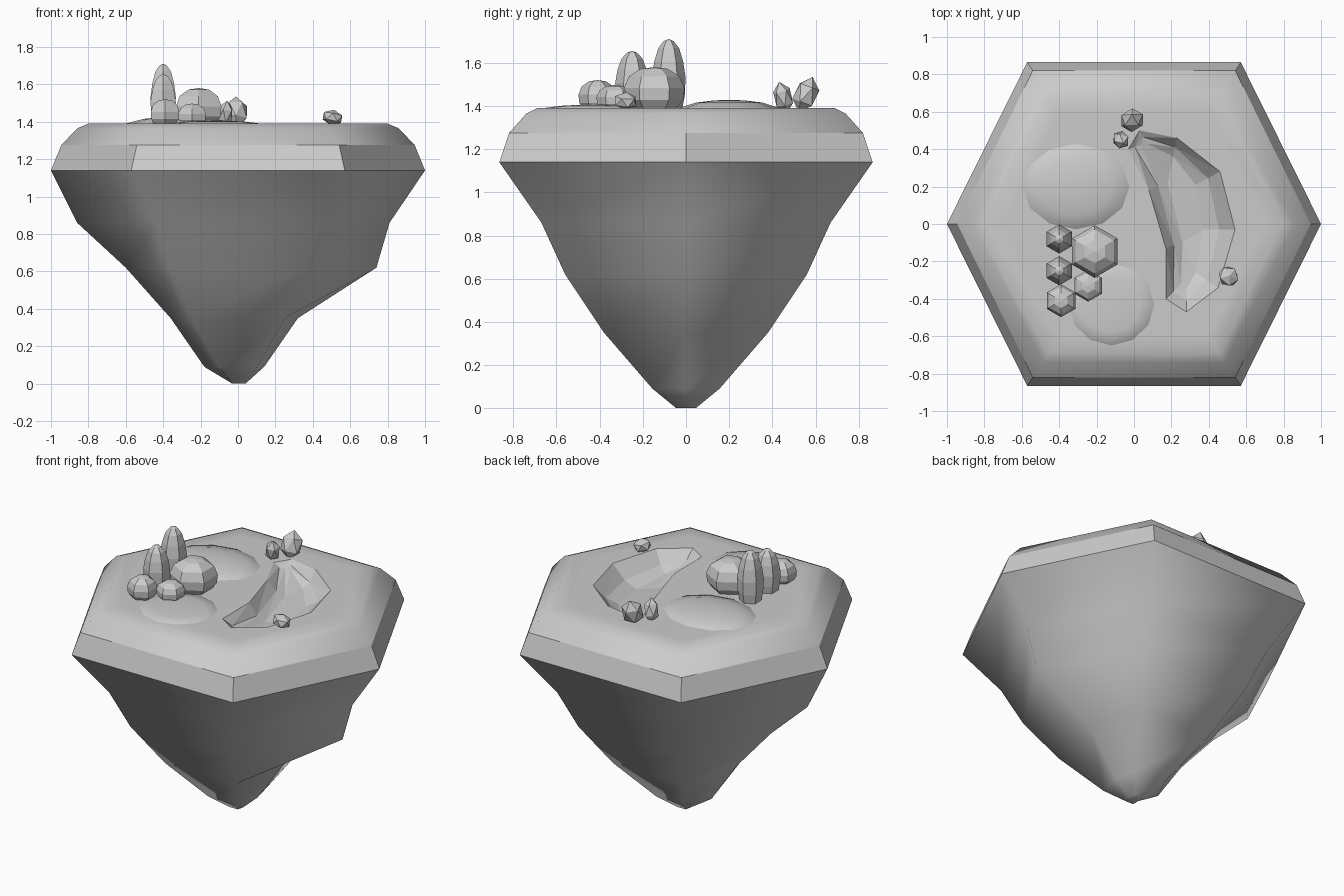
import bpy, bmesh
from math import cos, sin, pi
from mathutils import Vector, Matrix, Euler

if "Cube" in bpy.data.objects:
    bpy.data.objects.remove(bpy.data.objects["Cube"])


def loft(name, rings, smooth=False):
    """Closed solid skinned through rings of equal point counts."""
    bm = bmesh.new()
    vs = [[bm.verts.new(p) for p in r] for r in rings]
    n = len(vs[0])
    for a, b in zip(vs, vs[1:]):
        for i in range(n):
            j = (i + 1) % n
            bm.faces.new((a[i], a[j], b[j], b[i]))
    bm.faces.new(vs[0][::-1])
    bm.faces.new(vs[-1])
    bmesh.ops.recalc_face_normals(bm, faces=bm.faces[:])
    for f in bm.faces:
        f.smooth = smooth
    return finish(name, bm)


def finish(name, bm):
    me = bpy.data.meshes.new(name)
    bm.to_mesh(me)
    bm.free()
    ob = bpy.data.objects.new(name, me)
    bpy.context.collection.objects.link(ob)
    return ob


def island_ring(z, left, right, half_y):
    k = half_y * 0.66
    return [(right, 0, z), (k, half_y, z), (-k, half_y, z),
            (-left, 0, z), (-k, -half_y, z), (k, -half_y, z)]


# Island: tapering rock below, bevelled hexagonal plateau above
profile = [(0.0, 0.03, 0.04, 0.045), (0.09, 0.18, 0.14, 0.155), (0.35, 0.36, 0.32, 0.38),
           (0.62, 0.60, 0.74, 0.56), (0.86, 0.86, 0.81, 0.67), (1.14, 1.0, 1.0, 0.865),
           (1.275, 0.945, 0.945, 0.82), (1.365, 0.86, 0.86, 0.74), (1.39, 0.80, 0.80, 0.69),
           (1.392, 0.70, 0.70, 0.60)]
island = loft("island", [island_ring(*p) for p in profile], True)
bm = bmesh.new()
bm.from_mesh(island.data)
for e in bm.edges:
    if all(abs(v.co.z - 1.14) < 0.001 for v in e.verts):
        e.smooth = False
for f in bm.faces:
    zs = [v.co.z for v in f.verts]
    if min(zs) > 1.13 and max(zs) < 1.28:
        f.smooth = False
bm.to_mesh(island.data)
bm.free()

# Crescent pond basin cut into the plateau
rim = [(-0.03, 0.40), (0.03, 0.50), (0.23, 0.46), (0.46, 0.28), (0.54, -0.03),
       (0.45, -0.34), (0.28, -0.47), (0.17, -0.40), (0.17, -0.13), (0.08, 0.18)]
spine = [(0.04, 0.42), (0.07, 0.43), (0.21, 0.36), (0.33, 0.21), (0.37, -0.03),
         (0.33, -0.26), (0.28, -0.35), (0.25, -0.32), (0.26, -0.10), (0.18, 0.22)]
depth = [0.03, 0.03, 0.09, 0.11, 0.12, 0.10, 0.07, 0.07, 0.11, 0.09]
mid = [((a[0] + b[0]) / 2, (a[1] + b[1]) / 2) for a, b in zip(rim, spine)]
cutter = loft("basin_cutter", [
    [(x, y, 1.392 - d) for (x, y), d in zip(spine, depth)],
    [(x, y, 1.392 - d * 0.7) for (x, y), d in zip(mid, depth)],
    [(x, y, 1.392) for x, y in rim],
    [(x, y, 1.5) for x, y in rim]])
bm = bmesh.new()
bm.from_mesh(cutter.data)
bmesh.ops.triangulate(bm, faces=bm.faces[:])
bm.to_mesh(cutter.data)
bm.free()
cutter.hide_render = True
cutter.hide_set(True)
mod = island.modifiers.new("basin", 'BOOLEAN')
mod.operation = 'DIFFERENCE'
mod.solver = 'EXACT'
mod.object = cutter


def lathe(name, x, y, sx, sy, pts, sides, smooth=False):
    return loft(name, [[(x + sx * r * cos(pi / 2 + 2 * pi * i / sides),
                         y + sy * r * sin(pi / 2 + 2 * pi * i / sides), z)
                        for i in range(sides)] for r, z in pts], smooth)


# Low mounds on the plateau
for i, (x, y, sx, sy, h) in enumerate([(-0.31, 0.2, 0.3, 0.24, 0.036),
                                       (-0.12, -0.43, 0.24, 0.23, 0.014)]):
    lathe(f"mound_{i + 1}", x, y, sx, sy,
          [(1, 1.38), (0.95, 1.392), (0.65, 1.392 + h * 0.65), (0.3, 1.392 + h * 0.95),
           (0.03, 1.392 + h)], 12, True)

# Cactus cluster: six-sided, domed
shapes = {"round": [(0.70, 0), (0.96, 0.22), (1.0, 0.5), (0.84, 0.78), (0.45, 0.96), (0.02, 1)],
          "tall": [(0.80, 0), (0.95, 0.2), (1.0, 0.45), (0.86, 0.68), (0.62, 0.87),
                   (0.30, 0.97), (0.02, 1)]}
for i, (x, y, r, top, kind) in enumerate([
        (-0.40, -0.08, 0.078, 1.71, "tall"), (-0.40, -0.25, 0.078, 1.655, "tall"),
        (-0.39, -0.41, 0.088, 1.52, "round"), (-0.245, -0.33, 0.085, 1.497, "round"),
        (-0.21, -0.147, 0.14, 1.58, "round")]):
    base = 1.385
    lathe(f"cactus_{i + 1}", x, y, r, r,
          [(a, base + b * (top - base)) for a, b in shapes[kind]], 6)

# Loose rocks beside the basin
for i, (x, y, z, s, rot) in enumerate([
        (-0.01, 0.555, 1.453, (0.068, 0.058, 0.088), (-0.35, 0.1, 0.3)),
        (-0.07, 0.45, 1.44, (0.046, 0.046, 0.075), (0.3, 0, 0.6)),
        (0.505, -0.28, 1.423, (0.056, 0.06, 0.042), (0.1, 0.2, 0.9))]):
    bm = bmesh.new()
    bmesh.ops.create_icosphere(bm, subdivisions=1, radius=1)
    bm.transform(Matrix.LocRotScale(Vector((x, y, z)), Euler(rot), Vector(s)))
    finish(f"rock_{i + 1}", bm)
